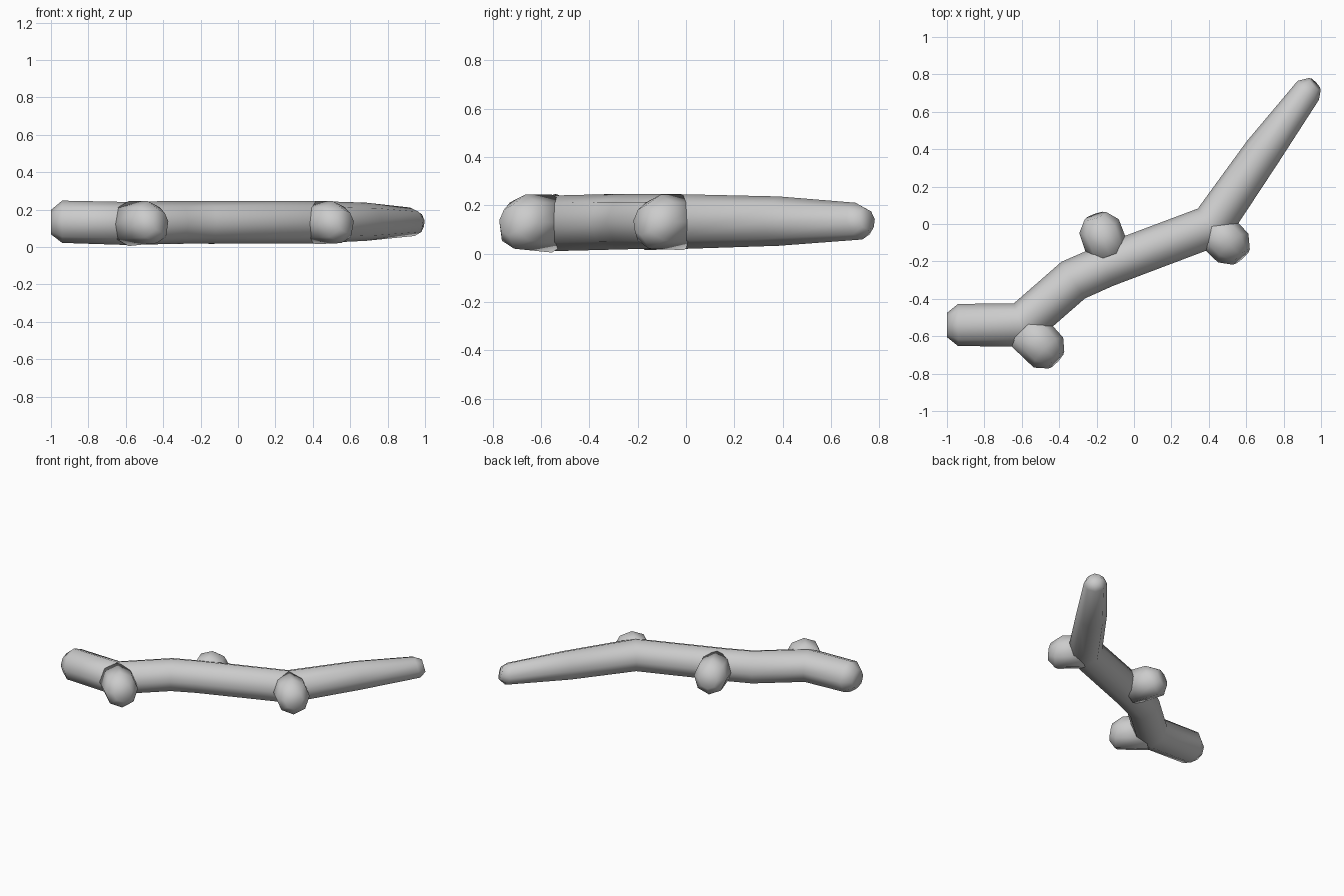
import bpy, bmesh, math
from mathutils import Vector

SIDES = 8

cube = bpy.data.objects.get("Cube")
if cube:
    bpy.data.objects.remove(cube, do_unlink=True)

grey = bpy.data.materials.new("plain grey")
grey.use_nodes = True
colour = (0.6, 0.6, 0.6, 1)
grey.diffuse_color = colour
grey.node_tree.nodes["Principled BSDF"].inputs["Base Color"].default_value = colour


def tube(name, stations):
    """Mitred tube through (x, y, z, radius, lean); lean pushes the underside forward."""
    points = [Vector(s[:3]) for s in stations]
    bm = bmesh.new()
    rings = []
    for i, (x, y, z, radius, lean) in enumerate(stations):
        before = points[i] - points[max(i - 1, 0)]
        after = points[min(i + 1, len(points) - 1)] - points[i]
        before.z = after.z = 0
        before = (before if before.length else after).normalized()
        after = (after if after.length else before).normalized()
        forward = (before + after).normalized()
        side = Vector((forward.y, -forward.x, 0)) / forward.dot(after)
        ring = []
        for k in range(SIDES):
            a = math.tau * k / SIDES
            offset = side * math.cos(a) + Vector((0, 0, math.sin(a)))
            offset -= forward * lean * math.sin(a)
            ring.append(bm.verts.new(points[i] + offset * radius))
        rings.append(ring)
    for lower, upper in zip(rings, rings[1:]):
        for k in range(SIDES):
            j = (k + 1) % SIDES
            bm.faces.new((lower[k], lower[j], upper[j], upper[k]))
    bm.faces.new(rings[0])
    bm.faces.new(rings[-1])
    bmesh.ops.recalc_face_normals(bm, faces=bm.faces)
    for face in bm.faces:
        face.smooth = True
    mesh = bpy.data.meshes.new(name)
    bm.to_mesh(mesh)
    bm.free()
    mesh.materials.append(grey)
    obj = bpy.data.objects.new(name, mesh)
    bpy.context.collection.objects.link(obj)
    return obj


# Main stem, from the blunt thick end to the thin tip
tube("main_branch", [
    (-1.00, -0.54, 0.133, 0.065, 0),
    (-0.94, -0.54, 0.135, 0.113, 0),
    (-0.60, -0.54, 0.126, 0.115, 0),
    (-0.325, -0.30, 0.132, 0.115, 0),
    (-0.155, -0.225, 0.133, 0.114, 0),
    (0.414, -0.011, 0.133, 0.113, 0),
    (0.686, 0.383, 0.135, 0.102, 0),
    (0.932, 0.715, 0.135, 0.076, 0.25),
    (0.967, 0.748, 0.143, 0.045, 0.25),
])


# Short knots branching off the stem: root, shoulder and blunt tip
def knot(name, root, shoulder, tip, drop):
    tube(name, [
        (*root, 0.13 - drop, 0.115 + drop, 0),
        (*shoulder, 0.133, 0.112, 0.3),
        (*tip, 0.138, 0.062, 0.2),
    ])


knot("left_front_knot", (0.414, -0.011), (0.530, -0.128), (0.573, -0.176), 0)
knot("right_front_knot", (-0.585, -0.555), (-0.457, -0.688), (-0.415, -0.727), 0.005)
knot("back_knot", (-0.13, -0.17), (-0.187, -0.012), (-0.206, 0.043), 0)
